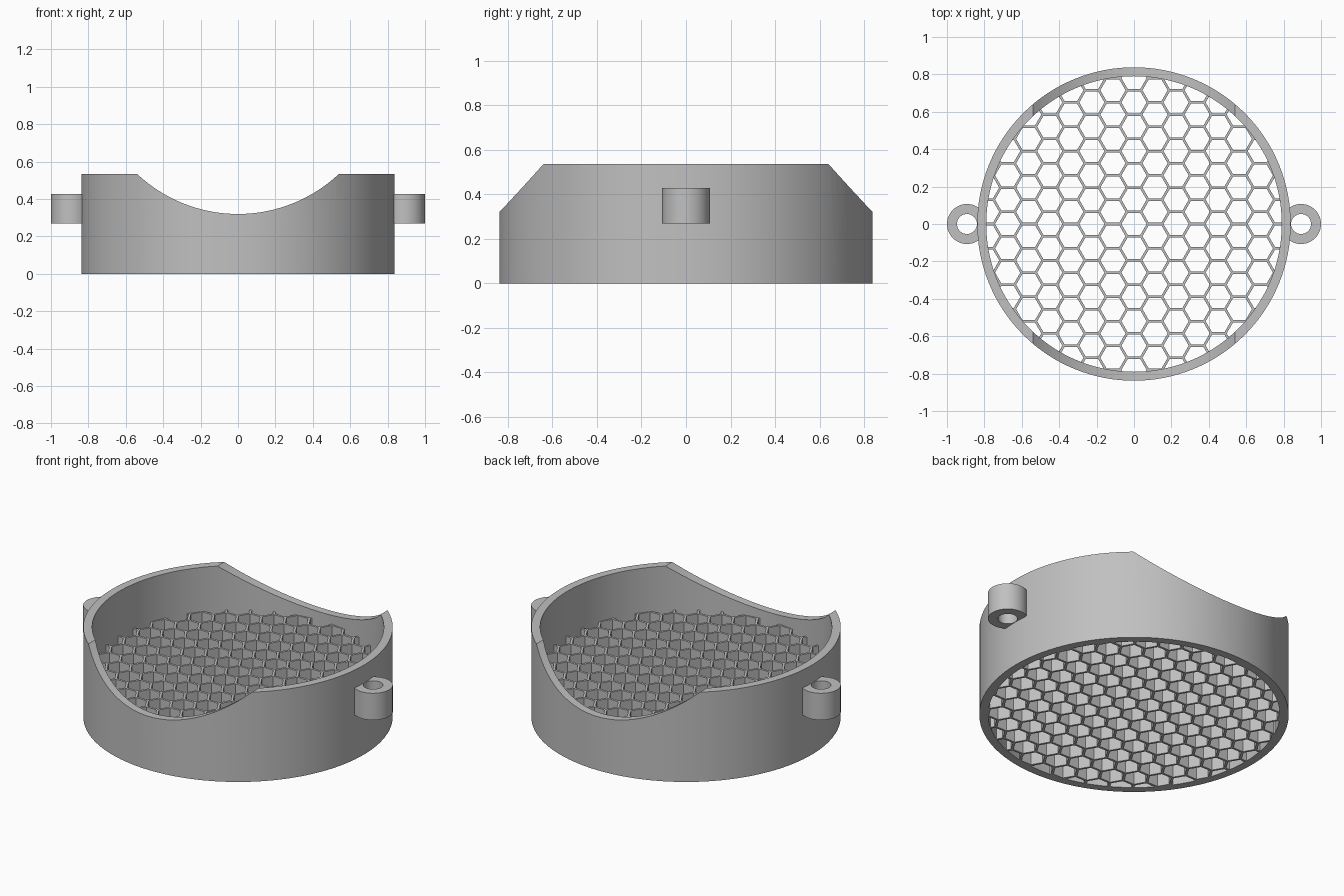
import bpy, bmesh
from math import pi, sqrt
from mathutils import Matrix

cube = bpy.data.objects.get("Cube")
if cube:
    bpy.data.objects.remove(cube, do_unlink=True)

OUTER, INNER, HEIGHT = 0.838, 0.79, 0.535      # round wall
NOTCH_R, NOTCH_Z = 0.786, 1.106                # saddle cut across the rim
PITCH, WEB, MESH_H = 0.13, 0.0134, 0.27        # honeycomb floor
LUG_X, LUG_R, HOLE_R = 0.893, 0.107, 0.0535    # side eyelets
LUG_Z0, LUG_Z1 = 0.268, 0.428

grey = bpy.data.materials.new("plain grey")
grey.use_nodes = True
colour = (0.53, 0.53, 0.53, 1)
grey.diffuse_color = colour
grey.node_tree.nodes["Principled BSDF"].inputs["Base Color"].default_value = colour


def add_prism(bm, radius, z0, z1, sides, x=0, y=0):
    """Upright prism; hexagons get a corner along +x."""
    turn = Matrix.Rotation(pi / 2, 4, "Z") if sides == 6 else Matrix()
    bmesh.ops.create_cone(bm, cap_ends=True, segments=sides, radius1=radius,
                          radius2=radius, depth=z1 - z0,
                          matrix=Matrix.Translation((x, y, (z0 + z1) / 2)) @ turn)


def to_object(name, bm):
    mesh = bpy.data.meshes.new(name)
    bm.to_mesh(mesh)
    bm.free()
    obj = bpy.data.objects.new(name, mesh)
    bpy.context.collection.objects.link(obj)
    mesh.materials.append(grey)
    return obj


def prism(name, *args, **kw):
    bm = bmesh.new()
    add_prism(bm, *args, **kw)
    return to_object(name, bm)


def select(obj):
    bpy.ops.object.select_all(action="DESELECT")
    obj.select_set(True)
    bpy.context.view_layer.objects.active = obj


def cut(obj, cutter):
    """Subtract the cutter, then discard it."""
    cutter.hide_render = True
    mod = obj.modifiers.new("cut", "BOOLEAN")
    mod.operation, mod.solver, mod.object = "DIFFERENCE", "EXACT", cutter
    select(obj)
    bpy.ops.object.modifier_apply(modifier=mod.name)
    bpy.data.objects.remove(cutter, do_unlink=True)


def smooth(obj):
    select(obj)
    bpy.ops.object.shade_smooth_by_angle(angle=pi / 6)


# Round wall, bored out and notched front to back
wall = prism("round_wall", OUTER, 0, HEIGHT, 128)
cut(wall, prism("bore_cutter", INNER, -0.1, HEIGHT + 0.1, 128))
notch = prism("notch_cutter", NOTCH_R, -1, 1, 128)
notch.matrix_world = Matrix.Translation((0, 0, NOTCH_Z)) @ Matrix.Rotation(pi / 2, 4, "X")
cut(wall, notch)
smooth(wall)

# Eyelets on both sides
for side, name in ((1, "left_eyelet"), (-1, "right_eyelet")):
    lug = prism(name, LUG_R, LUG_Z0, LUG_Z1, 48, x=side * LUG_X)
    cut(lug, prism("hole_cutter", HOLE_R, 0, 1, 32, x=side * LUG_X))
    cut(lug, prism("wall_cutter", OUTER - 0.005, 0, 1, 128))
    smooth(lug)

# Honeycomb floor: a deep disc pierced by a hexagonal lattice of cells
floor = prism("honeycomb_floor", INNER + 0.002, 0, MESH_H, 128)
cells = bmesh.new()
cell_r = (PITCH - WEB) / sqrt(3)
for col in range(-8, 9):
    for row in range(-8, 9):
        x = col * PITCH * sqrt(3) / 2
        y = (row + (col % 2) / 2) * PITCH
        if sqrt(x * x + y * y) < INNER + cell_r:
            add_prism(cells, cell_r, -0.1, MESH_H + 0.1, 6, x, y)
cut(floor, to_object("cell_cutter", cells))
